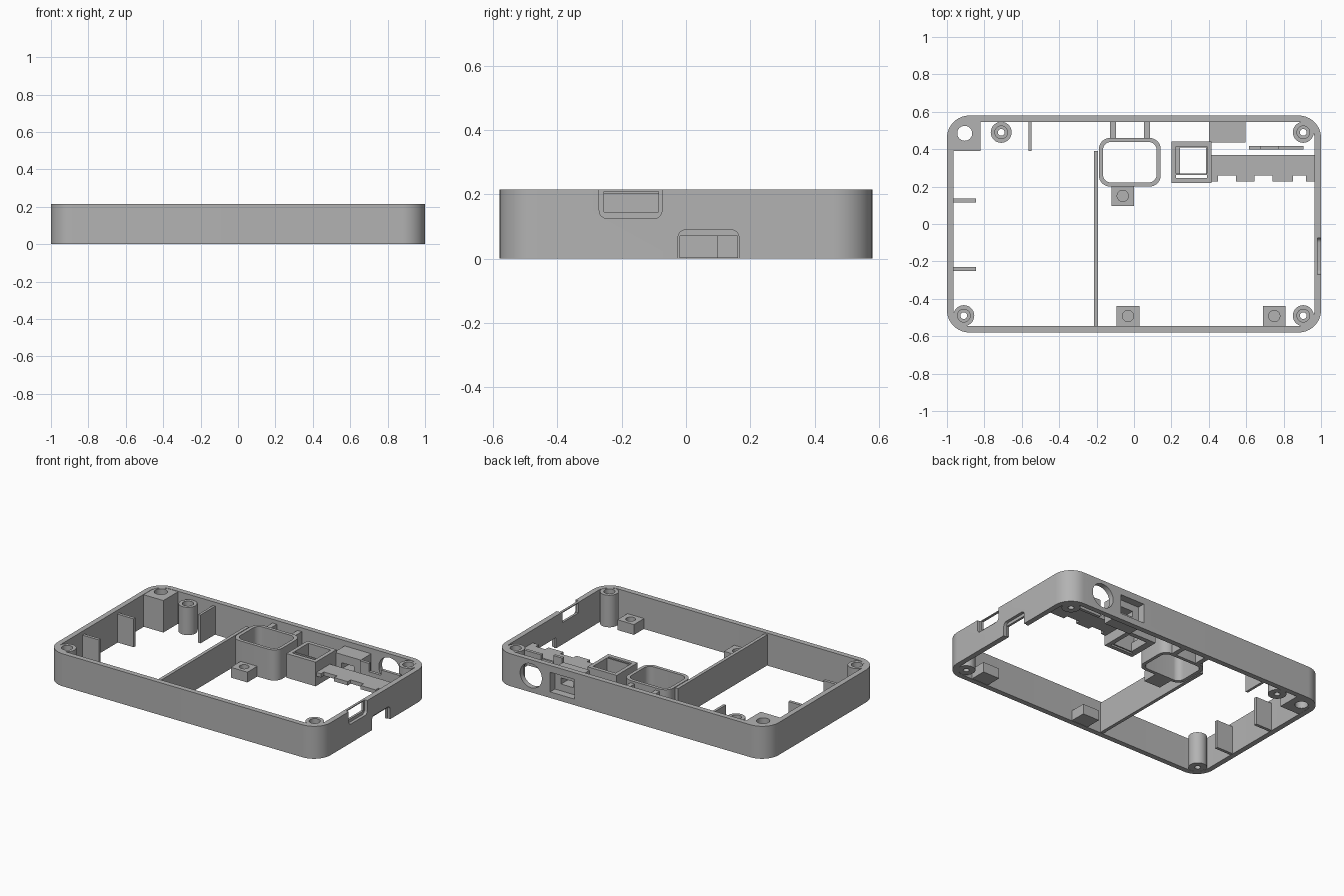
import bpy, bmesh, math

cube = bpy.data.objects.get("Cube")
if cube:
    bpy.data.objects.remove(cube, do_unlink=True)

plastic = bpy.data.materials.new("grey_plastic")
plastic.use_nodes = True
GREY = (0.45, 0.45, 0.45, 1)
plastic.diffuse_color = GREY
plastic.node_tree.nodes["Principled BSDF"].inputs["Base Color"].default_value = GREY

H, WALL = 0.215, 0.035
X, Y = 1.0, 0.58
IX, IY = X - WALL, Y - WALL


def outline(u0, u1, v0, v1, r=0, n=8):
    """Rectangle outline with optional rounded corners."""
    if not r:
        return [(u0, v0), (u1, v0), (u1, v1), (u0, v1)]
    pts = []
    centres = [(u1 - r, v1 - r), (u0 + r, v1 - r), (u0 + r, v0 + r), (u1 - r, v0 + r)]
    for k, (cu, cv) in enumerate(centres):
        for i in range(n + 1):
            a = math.pi / 2 * (k + i / n)
            p = (cu + r * math.cos(a), cv + r * math.sin(a))
            if not pts or math.dist(p, pts[-1]) > 1e-5:
                pts.append(p)
    if math.dist(pts[0], pts[-1]) < 1e-5:
        pts.pop()
    return pts


def prism(name, pts, w0, w1, axis="z"):
    """Extrude an outline along the given axis."""
    place = {"z": lambda u, v, w: (u, v, w),
             "y": lambda u, v, w: (u, w, v),
             "x": lambda u, v, w: (w, u, v)}[axis]
    bm = bmesh.new()
    low = [bm.verts.new(place(u, v, w0)) for u, v in pts]
    high = [bm.verts.new(place(u, v, w1)) for u, v in pts]
    bm.faces.new(low)
    bm.faces.new(high)
    for i in range(len(pts)):
        j = (i + 1) % len(pts)
        bm.faces.new((low[i], low[j], high[j], high[i]))
    bmesh.ops.recalc_face_normals(bm, faces=bm.faces)
    mesh = bpy.data.meshes.new(name)
    bm.to_mesh(mesh)
    bm.free()
    mesh.materials.append(plastic)
    ob = bpy.data.objects.new(name, mesh)
    bpy.context.collection.objects.link(ob)
    return ob


def box(name, x0, x1, y0, y1, z0, z1):
    return prism(name, outline(x0, x1, y0, y1), z0, z1)


def disc(name, x, y, r, z0, z1, axis="z"):
    return prism(name, outline(x - r, x + r, y - r, y + r, r), z0, z1, axis)


def cut(ob, *cutters):
    """Subtract the cutters, bake the result and discard them."""
    for c in cutters:
        m = ob.modifiers.new("cut", "BOOLEAN")
        m.operation, m.solver, m.object = "DIFFERENCE", "EXACT", c
    deps = bpy.context.evaluated_depsgraph_get()
    baked = bpy.data.meshes.new_from_object(ob.evaluated_get(deps))
    ob.modifiers.clear()
    ob.data = baked
    for c in cutters:
        bpy.data.objects.remove(c, do_unlink=True)
    return ob


# Outer wall with the side and back openings
frame = prism("outer_wall", outline(-X, X, -Y, Y, 0.12, 12), 0, H)
cut(frame,
    prism("inside", outline(-IX, IX, -IY, IY, 0.085, 12), -0.1, H + 0.1),
    prism("upper_recess", outline(-0.27, -0.075, 0.125, 0.3, 0.025), 0.98, 1.1, "x"),
    prism("upper_slot", outline(-0.255, -0.085, 0.145, 0.209), 0.9, 1.05, "x"),
    prism("lower_recess", outline(-0.025, 0.165, -0.1, 0.09, 0.025), 0.98, 1.1, "x"),
    prism("lower_slot", outline(-0.018, 0.16, -0.11, 0.07), 0.9, 1.05, "x"),
    disc("round_port", 0.73, 0.11, 0.08, 0.5, 0.7, "y"),
    prism("socket_port", outline(0.41, 0.59, 0.04, 0.17), 0.5, 0.7, "y"))

# Recessed socket housing behind the back wall
cut(box("socket_housing", 0.4, 0.595, 0.435, IY + 0.005, 0.03, 0.18),
    prism("socket_recess", outline(0.41, 0.59, 0.04, 0.17), 0.53, 0.7, "y"),
    prism("socket_slot", outline(0.455, 0.545, 0.085, 0.125), 0.4, 0.7, "y"))

# Screw posts with stepped bores
for name, x, y, top in [("front_left_post", 0.905, -0.49, H - 0.002),
                        ("back_left_post", 0.905, 0.49, H - 0.002),
                        ("front_right_post", -0.91, -0.49, H - 0.002),
                        ("back_inner_post", -0.71, 0.49, 0.185)]:
    cut(disc(name, x, y, 0.056, 0.001, top),
        disc("bore", x, y, 0.018, -0.1, 0.3),
        disc("counterbore", x, y, 0.034, top - 0.04, 0.3))

# Solid back corner block with a through hole
cut(prism("corner_block", [(-0.985, 0.39), (-0.82, 0.39), (-0.82, 0.56),
                           (-0.92, 0.56), (-0.96, 0.54), (-0.985, 0.49)], 0.001, H - 0.002),
    disc("corner_hole", -0.905, 0.485, 0.04, -0.1, 0.3))

# Low pads with blind holes
for name, x, y in [("front_middle_pad", -0.032, -0.492), ("front_side_pad", 0.75, -0.492),
                   ("centre_pad", -0.06, 0.15)]:
    cut(box(name, x - 0.061, x + 0.061, y - 0.053, y + 0.053, 0.002, 0.07),
        disc("pad_hole", x, y, 0.03, 0.035, 0.3))

# Divider and stiffening ribs
box("divider", -0.215, -0.193, -IY - 0.005, 0.39, 0.002, 0.205)
for i, y in enumerate((-0.24, 0.125)):
    box(f"side_rib_{i + 1}", -IX - 0.005, -0.845, y - 0.01, y + 0.01, 0.002, 0.19)
box("back_rib", -0.565, -0.548, 0.39, IY + 0.005, 0.002, 0.19)
for i, x in enumerate((-0.113, 0.07)):
    box(f"cup_rib_{i + 1}", x - 0.016, x + 0.016, 0.45, IY + 0.005, 0.002, 0.19)

# Rounded open cup
cut(prism("rounded_cup", outline(-0.188, 0.143, 0.2, 0.46, 0.06), 0.002, 0.205),
    prism("cup_inside", outline(-0.166, 0.121, 0.222, 0.438, 0.042), -0.1, 0.3))

# Square tower with an inner ledge
cut(box("square_tower", 0.2, 0.415, 0.22, 0.44, 0.04, 0.2),
    box("tower_inside", 0.225, 0.39, 0.27, 0.415, 0.1, 0.3),
    box("tower_hole", 0.245, 0.385, 0.27, 0.41, -0.1, 0.3),
    box("tower_slit", 0.225, 0.39, 0.247, 0.262, -0.1, 0.3))

# Component shelf with a notched front edge
notches = [box("notch", x, x + w, 0.1, 0.258, 0, 0.3)
           for x, w in ((0.45, 0.095), (0.645, 0.095), (0.85, 0.07))]
cut(box("shelf", 0.41, IX + 0.005, 0.227, 0.37, 0.105, 0.13), *notches)

# Stepped upright behind the shelf
for i, (x0, x1, top) in enumerate([(0.615, 0.68, 0.195), (0.68, 0.77, 0.14), (0.77, 0.905, 0.175)]):
    box(f"upright_{i + 1}", x0, x1, 0.398, 0.418, 0.08, top)

# Smooth the rounded walls, keep corners sharp
bpy.ops.object.select_all(action="DESELECT")
for ob in bpy.context.collection.objects:
    if ob.type == "MESH":
        ob.select_set(True)
        bpy.context.view_layer.objects.active = ob
bpy.ops.object.shade_smooth_by_angle(angle=math.radians(30))
